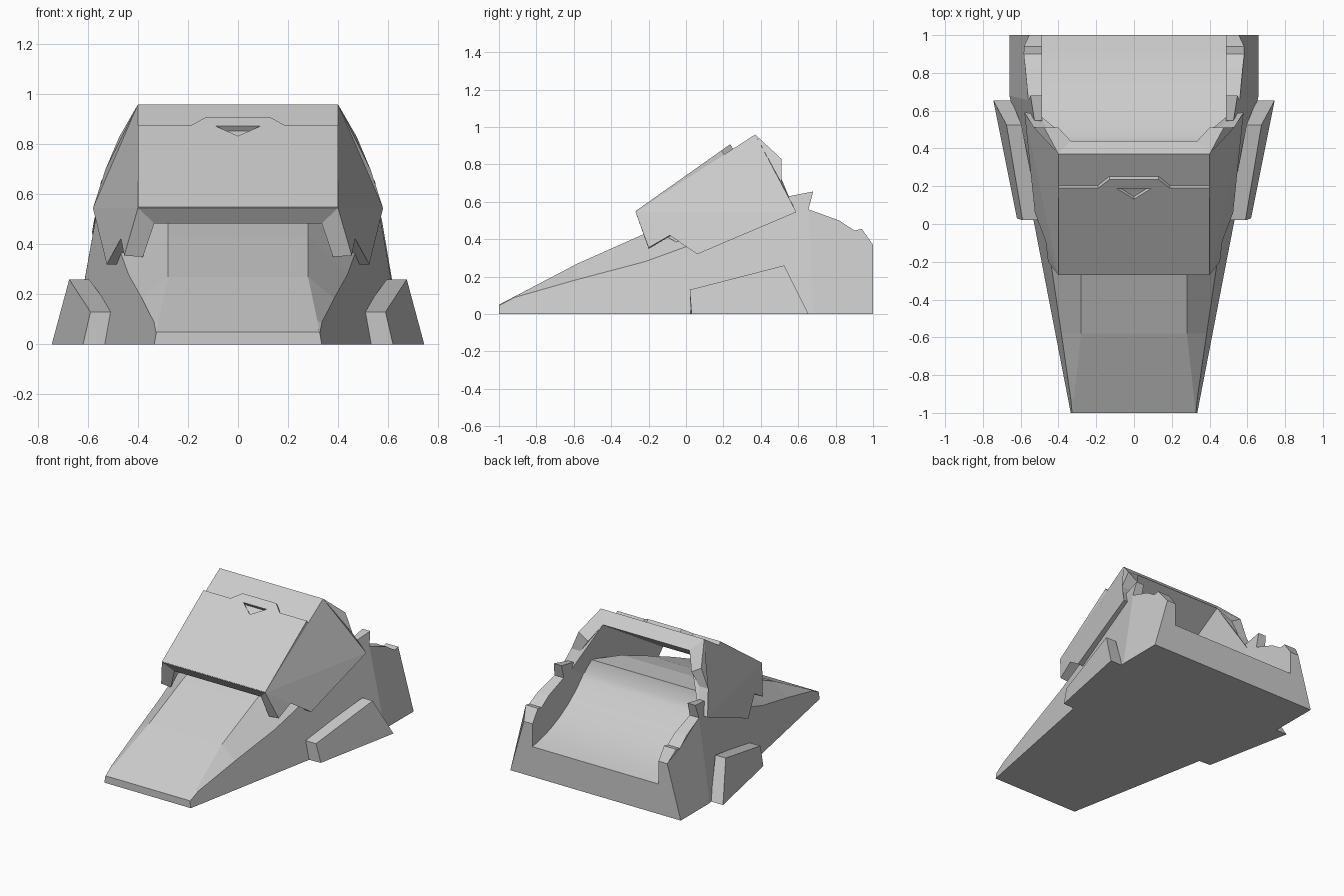
import bpy, bmesh
from mathutils import Vector

cube = bpy.data.objects.get("Cube")
if cube:
    bpy.data.objects.remove(cube, do_unlink=True)

grey = bpy.data.materials.new("armor_grey")
grey.use_nodes = True
COLOR = (0.6, 0.6, 0.6, 1)
grey.diffuse_color = COLOR
grey.node_tree.nodes["Principled BSDF"].inputs["Base Color"].default_value = COLOR


def add_object(name, verts, faces):
    mesh = bpy.data.meshes.new(name)
    mesh.from_pydata(verts, [], faces)
    bm = bmesh.new()
    bm.from_mesh(mesh)
    bmesh.ops.recalc_face_normals(bm, faces=bm.faces)
    bm.to_mesh(mesh)
    bm.free()
    mesh.materials.append(grey)
    obj = bpy.data.objects.new(name, mesh)
    bpy.context.collection.objects.link(obj)
    return obj


def loft(name, rings):
    """Closed solid through rings of equal length, capped at both ends."""
    n = len(rings[0])
    faces = [tuple(range(n)), tuple(range(n * (len(rings) - 1), n * len(rings)))]
    for r in range(len(rings) - 1):
        for i in range(n):
            j = (i + 1) % n
            faces.append((r * n + i, r * n + j, (r + 1) * n + j, (r + 1) * n + i))
    return add_object(name, [v for ring in rings for v in ring], faces)


def mirrored_loft(name, rings):
    for side, s in (("left", 1), ("right", -1)):
        loft(f"{side}_{name}", [[(s * x, y, z) for x, y, z in ring] for ring in rings])


def base_x(y, z):
    """Leaning outer wall of the base."""
    return min(0.335 + 0.193 * (y + 1), 0.66) - 0.17 * z


# Toe wedge: y, shoulder height, top half width, top height
rings = []
for y, sz, tx, tz in ((-1, 0.045, 0.325, 0.05), (-0.92, 0.088, 0.318, 0.092),
                      (-0.58, 0.185, 0.28, 0.27), (-0.22, 0.28, 0.28, 0.43),
                      (0, 0.36, 0.28, 0.52), (0.2, 0.43, 0.36, 0.58),
                      (0.41, 0.51, 0.45, 0.606)):
    half = [(base_x(y, 0), y, 0), (base_x(y, sz), y, sz), (tx, y, tz)]
    rings.append(half + [(-x, y, z) for x, y, z in reversed(half)])
loft("toe_wedge", rings)

# Heel ramp with a hollow curve
ramp = [(0.4, 0), (1, 0), (1, 0.21), (0.9, 0.23), (0.8, 0.26), (0.7, 0.303),
        (0.61, 0.355), (0.52, 0.422), (0.46, 0.48), (0.43, 0.515), (0.41, 0.606)]
heel = loft("heel_ramp", [[(x, y, z) for y, z in ramp] for x in (-0.49, 0.49)])
bpy.ops.object.select_all(action="DESELECT")
heel.select_set(True)
bpy.context.view_layer.objects.active = heel
bpy.ops.object.shade_smooth_by_angle(angle=0.5)

# Heel side walls
front_wall = [(0.4, 0), (0.68, 0), (0.655, 0.56), (0.68, 0.655), (0.55, 0.63), (0.4, 0.5)]
rear_wall = [(0.68, 0), (1, 0), (1, 0.37), (0.94, 0.455), (0.9, 0.447), (0.82, 0.5), (0.655, 0.56)]
for name, outline in (("front_wall", front_wall), ("rear_wall", rear_wall)):
    inner = [(0.488, y, z) for y, z in outline]
    outer = [(0.555 if (y, z) == (1, 0.37) else base_x(y, z), y, z) for y, z in outline]
    mirrored_loft(name, [inner, outer])

# Side pods
mirrored_loft("side_pod", [
    [(0.53, 0.025, 0), (0.62, 0.03, 0), (0.59, 0.02, 0.13), (0.5, 0.02, 0.13)],
    [(0.65, 0.655, 0), (0.745, 0.655, 0), (0.675, 0.525, 0.26), (0.595, 0.525, 0.26)]])

# Ankle cover: a shell with outer and inner skins, open at front, back and below
outer = [(0.4, -0.27, 0.546), (0.455, -0.2, 0.355), (0.47, -0.07, 0.43), (0.525, 0.06, 0.32),
         (0.58, 0.59, 0.545), (0.53, 0.51, 0.7), (0.475, 0.51, 0.83), (0.4, 0.37, 0.96)]
inner = [(0.335, -0.225, 0.484), (0.38, -0.2, 0.35), (0.395, -0.07, 0.425), (0.455, 0.06, 0.32),
         (0.51, 0.585, 0.545), (0.46, 0.51, 0.7), (0.4, 0.51, 0.785), (0.335, 0.44, 0.89)]
n = len(outer)
cheek = [(0, 1, 2), (0, 2, 3), (0, 3, 4), (0, 4, 7), (7, 4, 5), (7, 5, 6)]
rim = [(i, i + 1, i + 1 + n, i + n) for i in range(n - 1)]
half_faces = cheek + [tuple(i + n for i in f) for f in cheek] + rim
half = outer + inner
m = len(half)
faces = half_faces + [tuple(i + m for i in f) for f in half_faces]
faces += [(0, 7, 7 + m, m), (n, n + 7, n + 7 + m, n + m)]
faces += [(i, i + n, i + n + m, i + m) for i in (0, 7)]
add_object("ankle_cover", half + [(-x, y, z) for x, y, z in half], faces)

# Visor: tapered plate on the front of the roof
slope = Vector((0, 0.816, 0.577))
normal = Vector((0, -0.577, 0.816))
start = Vector((0, -0.27, 0.55))


def on_visor(x, along, depth=0.0):
    return Vector((x, 0, 0)) + start + slope * along - normal * depth


outline = [(0.4, 0), (0.4, 0.563), (0.19, 0.563), (0.13, 0.62),
           (-0.13, 0.62), (-0.19, 0.563), (-0.4, 0.563), (-0.4, 0)]
visor = loft("visor", [[on_visor(x, a) for x, a in outline],
                       [on_visor(x, a, 0.008 + 0.05 * a) for x, a in outline]])

# Triangular recess in the visor
triangle = [(-0.09, 0.56), (0.09, 0.56), (0, 0.492)]
cutter = loft("recess_cutter", [[on_visor(x, a, d) for x, a in triangle] for d in (-0.05, 0.025)])
cutter.hide_render = True
cutter.hide_viewport = True
cut = visor.modifiers.new("recess", "BOOLEAN")
cut.operation = "DIFFERENCE"
cut.object = cutter
cut.solver = "EXACT"
